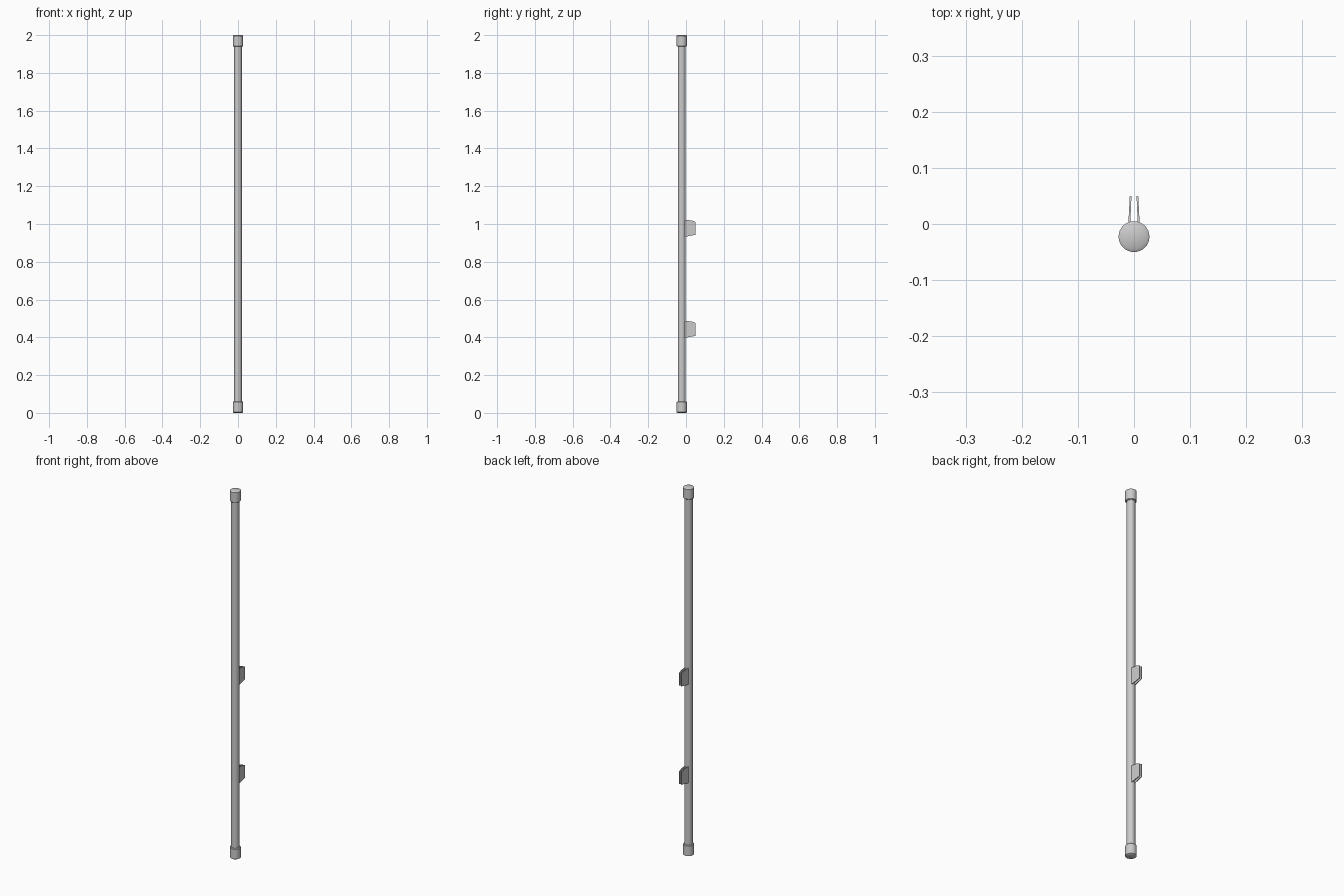
import bpy, bmesh, math

if "Cube" in bpy.data.objects:
    bpy.data.objects.remove(bpy.data.objects["Cube"])

CY = -0.0225  # pole axis

def lathe(name, profile, sides=32):
    """Closed solid of revolution about the pole axis from (radius, z) points."""
    bm = bmesh.new()
    rings = [[bm.verts.new((r * math.cos(2 * math.pi * i / sides),
                            CY + r * math.sin(2 * math.pi * i / sides), z))
              for i in range(sides)] for r, z in profile]
    for a, b in zip(rings, rings[1:]):
        for i in range(sides):
            j = (i + 1) % sides
            bm.faces.new((a[i], a[j], b[j], b[i]))
    bm.faces.new(rings[0][::-1])
    bm.faces.new(rings[-1])
    return finish(name, bm, True)

def finish(name, bm, smooth=False):
    bmesh.ops.recalc_face_normals(bm, faces=bm.faces)
    me = bpy.data.meshes.new(name)
    bm.to_mesh(me)
    bm.free()
    ob = bpy.data.objects.new(name, me)
    bpy.context.collection.objects.link(ob)
    if smooth:
        bpy.context.view_layer.objects.active = ob
        ob.select_set(True)
        bpy.ops.object.shade_smooth_by_angle(angle=math.radians(35))
        ob.select_set(False)
    return ob

# Long round pole
lathe("pole", [(0.0205, 0.03), (0.0205, 1.97)])

# End caps with slightly chamfered outer rims
cap = [(0.0245, 0.060), (0.0275, 0.057), (0.0275, 0.004), (0.0215, 0.0)]
lathe("bottom_cap", cap)
lathe("top_cap", [(r, 2 - z) for r, z in cap])

# Brackets: pairs of thin tapered plates, converging away from the pole
side = [(-0.006, 0.045), (0.03, 0.042), (0.05, 0.034), (0.05, -0.034), (-0.006, -0.045)]
for label, zc in (("lower", 0.442), ("upper", 0.977)):
    for sx, hand in ((-1, "left"), (1, "right")):
        bm = bmesh.new()
        loops = []
        for x0, x1 in ((0.0105, 0.0075), (0.0070, 0.0045)):
            loops.append([bm.verts.new((sx * (x0 + (x1 - x0) * (y + 0.006) / 0.056), y, zc + z))
                          for y, z in side])
        outer, inner = loops
        bm.faces.new(outer)
        bm.faces.new(inner[::-1])
        for i in range(5):
            j = (i + 1) % 5
            bm.faces.new((outer[i], inner[i], inner[j], outer[j]))
        finish(f"{label}_bracket_{hand}_plate", bm)
